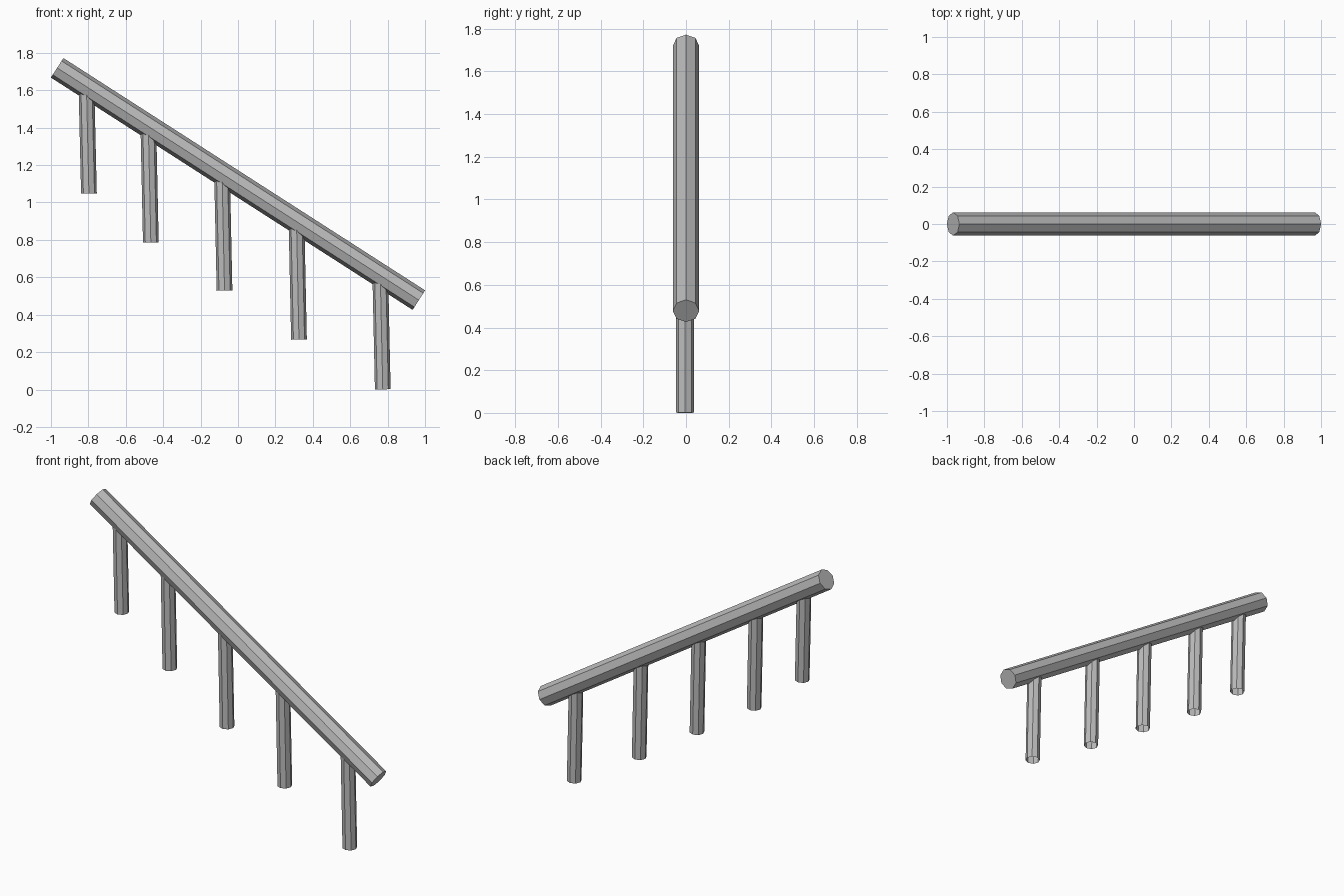
import bpy
import bmesh
from mathutils import Vector

cube = bpy.data.objects.get("Cube")
if cube:
    bpy.data.objects.remove(cube, do_unlink=True)

grey = bpy.data.materials.new("plain_grey")
grey.use_nodes = True
colour = (0.5, 0.5, 0.5, 1)
grey.diffuse_color = colour
grey.node_tree.nodes["Principled BSDF"].inputs["Base Color"].default_value = colour


def octagon_bar(name, start, end, radius, capped):
    """Straight eight-sided bar between two points."""
    start, end = Vector(start), Vector(end)
    axis = end - start
    bm = bmesh.new()
    bmesh.ops.create_cone(bm, cap_ends=capped, segments=8,
                          radius1=radius, radius2=radius, depth=axis.length)
    mesh = bpy.data.meshes.new(name)
    bm.to_mesh(mesh)
    bm.free()
    mesh.materials.append(grey)
    obj = bpy.data.objects.new(name, mesh)
    obj.location = (start + end) / 2
    obj.rotation_mode = 'QUATERNION'
    obj.rotation_quaternion = Vector((0, 0, 1)).rotation_difference(axis)
    bpy.context.collection.objects.link(obj)
    return obj


# Sloping handrail with closed ends
rail_top = Vector((-0.967, 0, 1.72))
rail_bottom = Vector((0.967, 0, 0.478))
octagon_bar("handrail", rail_top, rail_bottom, 0.062, True)

# Open-ended posts, leaning slightly, with their tops inside the rail
slope = (rail_bottom.z - rail_top.z) / (rail_bottom.x - rail_top.x)
feet = [(-0.797, 1.048), (-0.466, 0.786), (-0.072, 0.529), (0.326, 0.267), (0.774, 0.001)]
for number, (x, z) in enumerate(feet, 1):
    top_x = x - 0.013
    top_z = rail_top.z + slope * (top_x - rail_top.x) - 0.015
    octagon_bar(f"post_{number}", (x, -0.005, z), (top_x, -0.005, top_z), 0.042, False)
